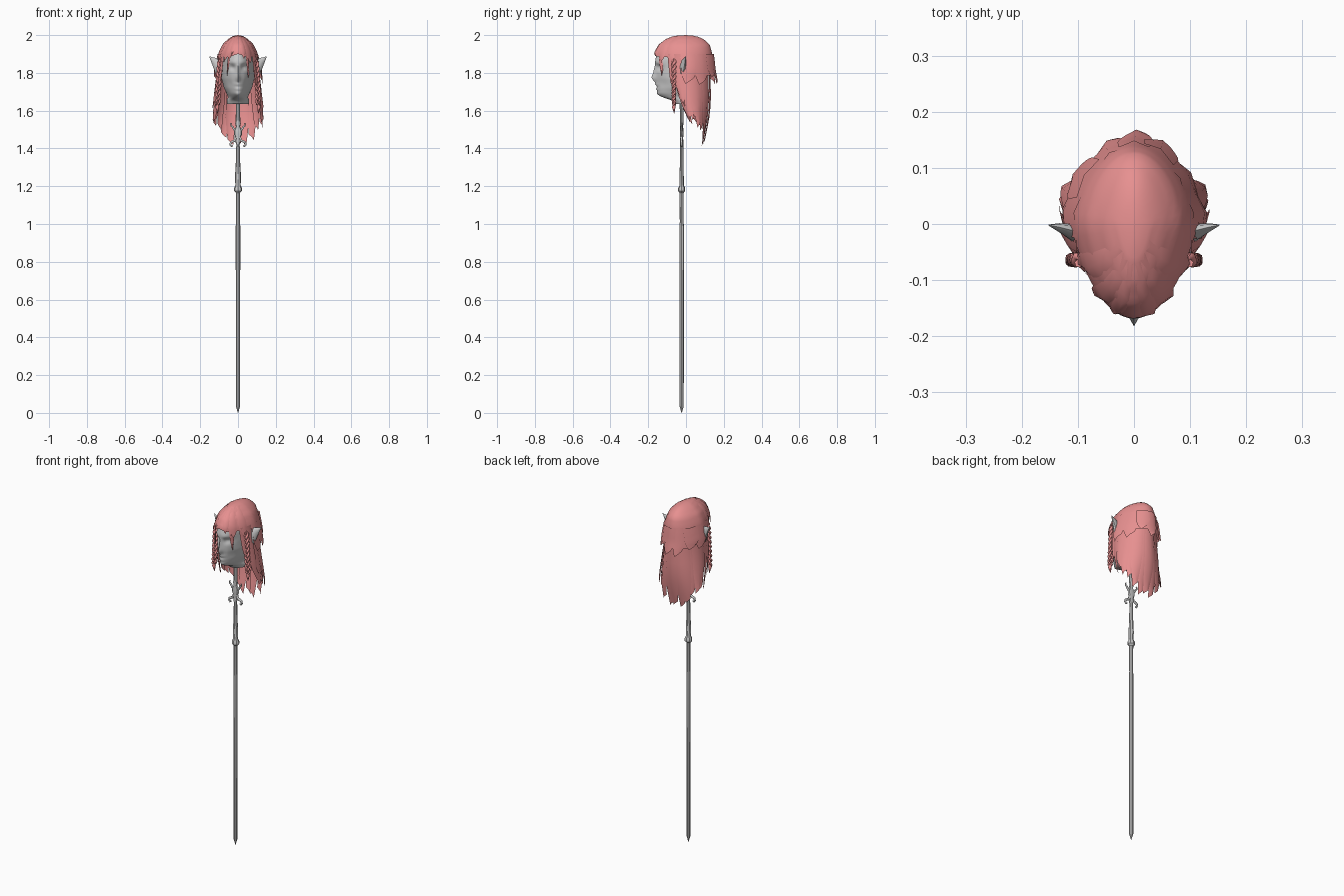
import bpy, bmesh, random
from math import sin, cos, pi, radians, exp

if "Cube" in bpy.data.objects:
    bpy.data.objects.remove(bpy.data.objects["Cube"])

random.seed(4)
POLE_Y = -0.023
red = bpy.data.materials.new("hair_red")
red.diffuse_color = (0.8, 0.28, 0.28, 1)
red.use_nodes = True
red.node_tree.nodes["Principled BSDF"].inputs["Base Color"].default_value = red.diffuse_color

# Cross-section tables: z, half width, front depth, back depth, centre y
CAP = [(2.0, 0, 0, 0, 0), (1.996, .025, .06, .05, 0), (1.98, .052, .105, .092, 0),
       (1.95, .083, .145, .125, 0), (1.91, .102, .168, .137, 0), (1.87, .113, .17, .142, 0),
       (1.82, .125, .168, .147, 0), (1.75, .13, .155, .16, 0)]
CURTAIN = [(1.88, .1, .15, .125, 0), (1.75, .115, .14, .125, 0), (1.65, .128, .1, .118, .01),
           (1.55, .137, .06, .082, .035), (1.42, .13, .02, .025, .065)]
SKULL = [(1.96, .04, .1, .07, 0), (1.92, .08, .15, .1, 0), (1.87, .089, .162, .1, 0),
         (1.82, .09, .158, .095, 0), (1.77, .087, .157, .085, 0), (1.72, .074, .154, .07, 0),
         (1.69, .06, .148, .06, 0), (1.67, .052, .12, .05, 0), (1.655, .06, .075, .045, 0),
         (1.635, .058, .06, .045, 0)]


def section(table, z):
    z = min(max(z, table[-1][0]), table[0][0])
    for p, q in zip(table, table[1:]):
        if z >= q[0]:
            t = (p[0] - z) / (p[0] - q[0])
            return [p[i] + (q[i] - p[i]) * t for i in range(1, 5)]


def point(table, z, a, off=0.0):
    """Point on a lofted surface; a = 0 faces the front, a = pi the back."""
    rx, front, back, cy = section(table, z)
    c, s = cos(a), sin(a)
    pinch = 1 - (.18 if c > 0 else .14 if table is CAP else .05) * abs(c)
    return ((rx + off) * s * pinch, cy - ((front if c > 0 else back) + off) * c, z)


def finish(name, bm, mat=None, angle=40):
    me = bpy.data.meshes.new(name)
    bmesh.ops.recalc_face_normals(bm, faces=bm.faces)
    bm.to_mesh(me)
    bm.free()
    ob = bpy.data.objects.new(name, me)
    bpy.context.collection.objects.link(ob)
    if mat:
        me.materials.append(mat)
    bpy.ops.object.select_all(action='DESELECT')
    ob.select_set(True)
    bpy.context.view_layer.objects.active = ob
    bpy.ops.object.shade_smooth_by_angle(angle=radians(angle))
    return ob


def grid(bm, rows, wrap=False):
    vs = [[bm.verts.new(p) for p in r] for r in rows]
    n = len(rows[0])
    for r, q in zip(vs, vs[1:]):
        for i in range(n if wrap else n - 1):
            j = (i + 1) % n
            bm.faces.new((r[i], r[j], q[j], q[i]))
    return vs


def lock(bm, table, a, width, z0, z1, off=.004, drift=0, tip=.15):
    """Tapered ribbon of hair lying on a lofted surface."""
    rows, n = [], 7
    for k in range(n + 1):
        t = k / n
        z = z0 + (z1 - z0) * t
        w = width / 2 * (1 if t < .6 else 1 - (1 - tip) * ((t - .6) / .4) ** 1.5)
        rows.append([point(table, z + .015 * u * t, a + drift * t + w * u,
                           off + .005 * (1 - u * u)) for u in (-1, 0, 1)])
    grid(bm, rows)


def lathe(name, profile, sides=8):
    """Turned bar; profile is radius, height, depth factor."""
    bm = bmesh.new()
    vs = grid(bm, [[(r * cos(2 * pi * i / sides), POLE_Y + d * r * sin(2 * pi * i / sides), z)
                    for i in range(sides)] for r, z, d in profile], True)
    bm.faces.new(vs[0])
    bm.faces.new(vs[-1])
    return finish(name, bm, angle=30)


def tube(name, pts, radius, mat=None):
    """Swept round bar; each point is x, y, z, relative thickness."""
    cu = bpy.data.curves.new(name, 'CURVE')
    cu.dimensions = '3D'
    cu.bevel_depth, cu.bevel_resolution, cu.use_fill_caps = radius, 1, True
    sp = cu.splines.new('POLY')
    sp.points.add(len(pts) - 1)
    for p, q in zip(sp.points, pts):
        p.co = (q[0], q[1], q[2], 1)
        p.radius = q[3]
    ob = bpy.data.objects.new(name, cu)
    bpy.context.collection.objects.link(ob)
    if mat:
        cu.materials.append(mat)
    return ob


# Pole with tip, collar and flattened socket
lathe("pole", [(.001, 0, 1), (.011, .035, 1), (.0115, .74, 1), (.012, .76, 1), (.012, .99, 1),
               (.010, 1.01, 1), (.011, 1.165, 1), (.021, 1.175, .9), (.021, 1.19, .9),
               (.014, 1.205, .8), (.016, 1.25, .7), (.012, 1.32, .8), (.009, 1.42, 1),
               (.015, 1.44, .6), (.011, 1.455, .7), (.022, 1.475, .45), (.022, 1.495, .45),
               (.011, 1.515, .7), (.015, 1.53, .6), (.012, 1.55, .8), (.011, 1.72, 1)])

# Flat scrolls on both sides of the pole
for s in (-1, 1):
    tube("lower_scroll", [(s * x, POLE_Y, z, r) for x, z, r in
         ((.008, 1.465, 1), (.016, 1.442, 1), (.028, 1.437, 1), (.038, 1.432, .9),
          (.041, 1.42, .8), (.035, 1.411, .7), (.028, 1.415, .5))], .007)
    tube("upper_scroll", [(s * x, POLE_Y, z, r) for x, z, r in
         ((.012, 1.49, 1), (.022, 1.502, 1), (.029, 1.515, .9), (.036, 1.52, .8),
          (.039, 1.53, .6), (.033, 1.535, .4))], .006)


# Head with brow, eye sockets, nose, lips and chin
def bump(a, z, a0, z0, wa, wz):
    return exp(-((a - a0) / wa) ** 2 - ((z - z0) / wz) ** 2)


bm = bmesh.new()
rows, N = [], 48
for k in range(45):
    z = 1.96 - .325 * k / 44
    row = []
    for i in range(N):
        a = -pi + 2 * pi * i / N
        f = abs(a)
        d = (.022 * bump(a, z, 0, 1.773, .13, .022) + .013 * bump(a, z, 0, 1.81, .1, .03)
             - .014 * bump(f, z, .42, 1.828, .2, .016) + .005 * bump(f, z, .35, 1.855, .3, .012)
             + .006 * bump(a, z, 0, 1.738, .25, .008) - .005 * bump(a, z, 0, 1.727, .25, .005)
             + .006 * bump(a, z, 0, 1.716, .22, .008) + .008 * bump(a, z, 0, 1.685, .25, .013)
             - .004 * bump(f, z, .65, 1.74, .25, .03))
        row.append(point(SKULL, z, a, d))
    rows.append(row)
vs = grid(bm, rows, True)
bm.faces.new(vs[0])
bm.faces.new(vs[-1])
finish("head", bm, angle=60)

# Pointed ears: flattened leaf shapes
for s in (-1, 1):
    bm = bmesh.new()
    rows = []
    for x, y, z, h, d in ((.085, -.028, 1.815, .038, .014), (.104, -.018, 1.83, .042, .016),
                          (.12, -.011, 1.85, .028, .012), (.136, -.006, 1.868, .014, .007),
                          (.152, -.002, 1.887, .001, .001)):
        rows.append([(s * (x + .3 * h * cos(b)), y + d * sin(b), z - h * cos(b))
                     for b in (2 * pi * i / 8 for i in range(8))])
    grid(bm, rows, True)
    finish("ear", bm)

# Hair cap, short over the brow and longer at the back
bm = bmesh.new()
rows = []
for k in range(15):
    t = k / 14
    row = []
    for i in range(48):
        a = -pi + 2 * pi * i / 48
        q = min(1, max(0, (.3 - cos(a)) / .9))
        hem = 1.885 - .1 * q * q * (3 - 2 * q) + .015 * exp(-(a / .3) ** 2)
        z = 2.0 - (2.0 - hem) * (.003 + .997 * t ** 1.7)
        row.append(point(CAP, z, a))
    rows.append(row)
vs = grid(bm, rows, True)
bm.faces.new(vs[0])
finish("hair_cap", bm, red, 60)

# Swept locks over the crown
bm = bmesh.new()
for s in (-1, 1):
    for a, z1 in ((.25, 1.89), (.6, 1.865), (1.0, 1.87)):
        lock(bm, CAP, s * a, .34, 1.992, z1, 0, s * .15, .4)
finish("crown_locks", bm, red, 50)

# Flared upper layer of broad locks round the back
bm = bmesh.new()
for k in range(7):
    a = radians(98 + 164 * k / 6)
    lock(bm, CAP, a, .58, 1.9, 1.77 + random.uniform(-.025, .025),
         random.uniform(-.002, .01), random.uniform(-.08, .08), .5)
finish("upper_back_locks", bm, red, 50)

# Long curtain of hair, broad overlapping locks
bm = bmesh.new()
for k in range(13):
    a = radians(78 + 204 * k / 12)
    z1 = 1.425 + .125 * sin(a) ** 2 + random.uniform(-.01, .02)
    lock(bm, CURTAIN, a, .48, 1.87, z1, -.006 * (k % 2), random.uniform(-.06, .06), .55)
finish("long_back_locks", bm, red, 50)

# Loose wisps framing the face
bm = bmesh.new()
for s in (-1, 1):
    for a, w, z1 in ((.62, .16, 1.79), (1.0, .2, 1.7), (1.25, .28, 1.62)):
        lock(bm, SKULL if a < .9 else CURTAIN, s * a, w, 1.9, z1, .008, s * .1, .1)
finish("face_wisps", bm, red, 50)

# Three-strand braids with a tuft at the end
for s in (-1, 1):
    for n in range(3):
        pts = []
        for k in range(41):
            t = k / 40
            p = t * 6 * pi + n * 2 * pi / 3
            pts.append((s * (.09 + .018 * t ** .5 + .010 * sin(p)),
                        -.064 + .007 * sin(2 * p), 1.87 - .24 * t, 1 - .3 * t))
        tube("braid_strand", pts, .0075, red)
    tube("braid_tuft", [(s * .108, -.064, 1.635, .6), (s * .11, -.065, 1.62, 1.2),
                        (s * .108, -.062, 1.585, .1)], .009, red)
